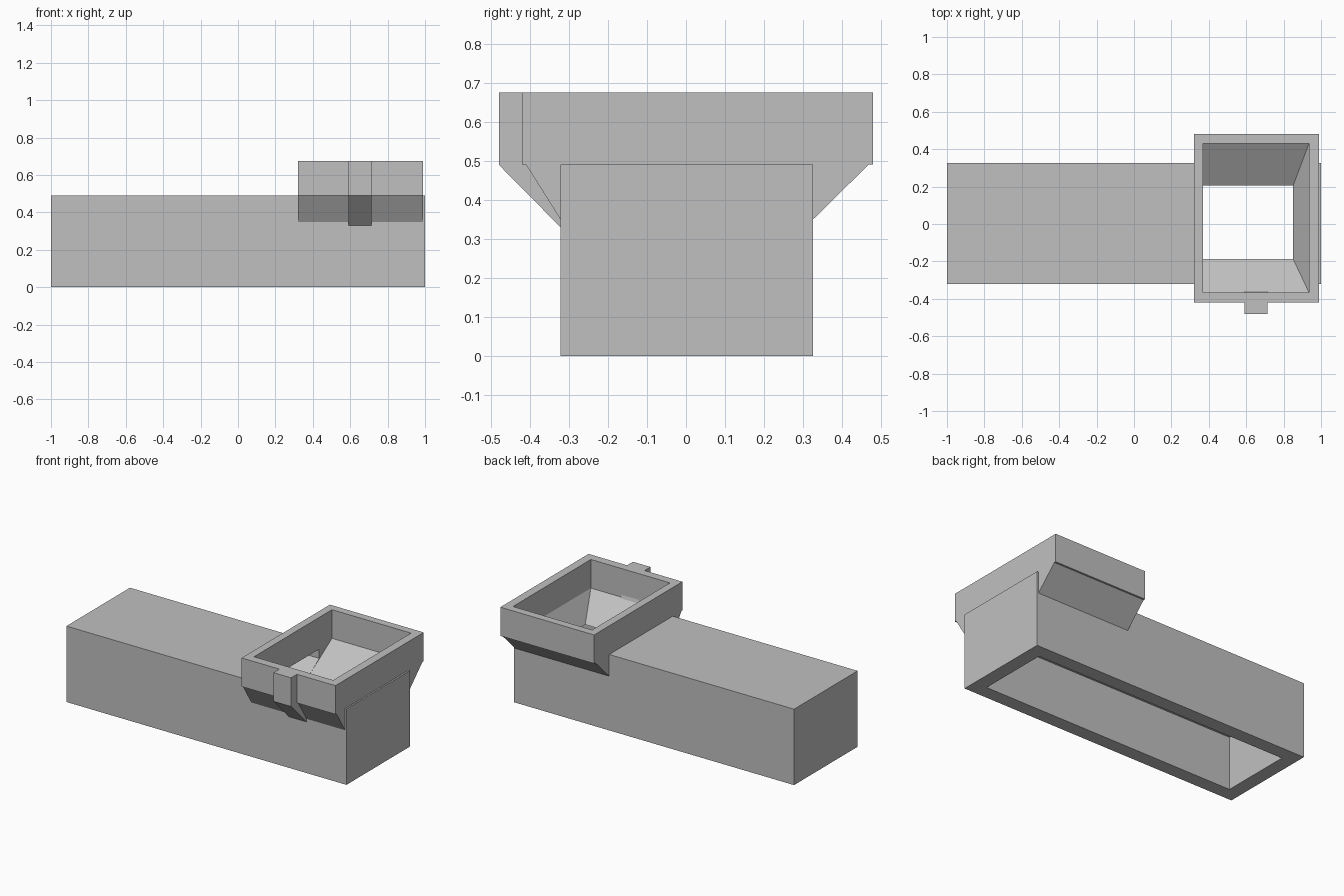
import bpy
import bmesh

old = bpy.data.objects.get("Cube")
if old:
    bpy.data.objects.remove(old, do_unlink=True)

grey = bpy.data.materials.new("plain grey")
grey.use_nodes = True
grey.diffuse_color = (0.53, 0.53, 0.53, 1)
grey.node_tree.nodes["Principled BSDF"].inputs["Base Color"].default_value = grey.diffuse_color


def hull(name, points):
    """Convex solid around a few corner points."""
    bm = bmesh.new()
    for p in points:
        bm.verts.new(p)
    bmesh.ops.convex_hull(bm, input=bm.verts[:])
    bmesh.ops.dissolve_limit(bm, angle_limit=0.01, verts=bm.verts[:], edges=bm.edges[:])
    bmesh.ops.recalc_face_normals(bm, faces=bm.faces[:])
    mesh = bpy.data.meshes.new(name)
    bm.to_mesh(mesh)
    bm.free()
    mesh.materials.append(grey)
    obj = bpy.data.objects.new(name, mesh)
    bpy.context.collection.objects.link(obj)
    return obj


def box(name, x0, x1, y0, y1, z0, z1):
    return hull(name, [(x, y, z) for x in (x0, x1) for y in (y0, y1) for z in (z0, z1)])


def prism(name, x0, x1, profile):
    """Convex (y, z) profile extruded along x."""
    return hull(name, [(x, y, z) for x in (x0, x1) for y, z in profile])


def cut(obj, *cutters):
    bpy.context.view_layer.objects.active = obj
    for cutter in cutters:
        mod = obj.modifiers.new("cut", 'BOOLEAN')
        mod.operation = 'DIFFERENCE'
        mod.solver = 'EXACT'
        mod.object = cutter
        bpy.ops.object.modifier_apply(modifier=mod.name)


ROOF, RIM, CEILING = 0.49, 0.675, 0.345
LEFT, RIGHT = 0.32, 0.99
FRONT, BACK = -0.322, 0.326

# Cutters: open underside, tapered hopper mouth, pocket beneath the roof
cavity = box("cavity_cutter", -0.91, 0.91, FRONT + 0.09, BACK - 0.09, -0.1, CEILING)
mouth = [(x, y, z) for z in (ROOF, RIM + 0.1) for x in (0.37, 0.935) for y in (-0.365, 0.43)]
throat = [(x, y, CEILING - 0.01) for x in (0.37, 0.845) for y in (-0.175, 0.19)]
funnel = hull("funnel_cutter", mouth + throat)
pocket = prism("pocket_cutter", 0.12, 0.4, [
    (-0.30, 0.47), (0.30, 0.47), (0.30, 0.41), (0.19, 0.335), (-0.175, 0.335), (-0.30, 0.435)])

# Long hollow body, open at the bottom
body = box("body", -1, 1, FRONT, BACK, 0, ROOF)
cut(body, cavity, pocket, funnel)

# Rectangular hopper collar
collar = box("hopper_collar", LEFT, RIGHT, -0.42, 0.48, ROOF, RIM)
cut(collar, funnel)

# Sloped supports under the collar overhangs
back_support = prism("back_support", LEFT, RIGHT, [(BACK, ROOF), (0.468, ROOF), (BACK, 0.35)])
front_support = prism("front_support", LEFT, RIGHT, [(FRONT, ROOF), (-0.41, ROOF), (FRONT, 0.35)])
cut(back_support, funnel)
cut(front_support, funnel)

# Narrow rib on the front of the hopper
prism("front_rib", 0.59, 0.715, [
    (-0.48, RIM), (-0.415, RIM), (-0.40, ROOF), (FRONT, 0.36), (FRONT, 0.33), (-0.48, ROOF)])

for helper in (cavity, funnel, pocket):
    bpy.data.objects.remove(helper, do_unlink=True)
